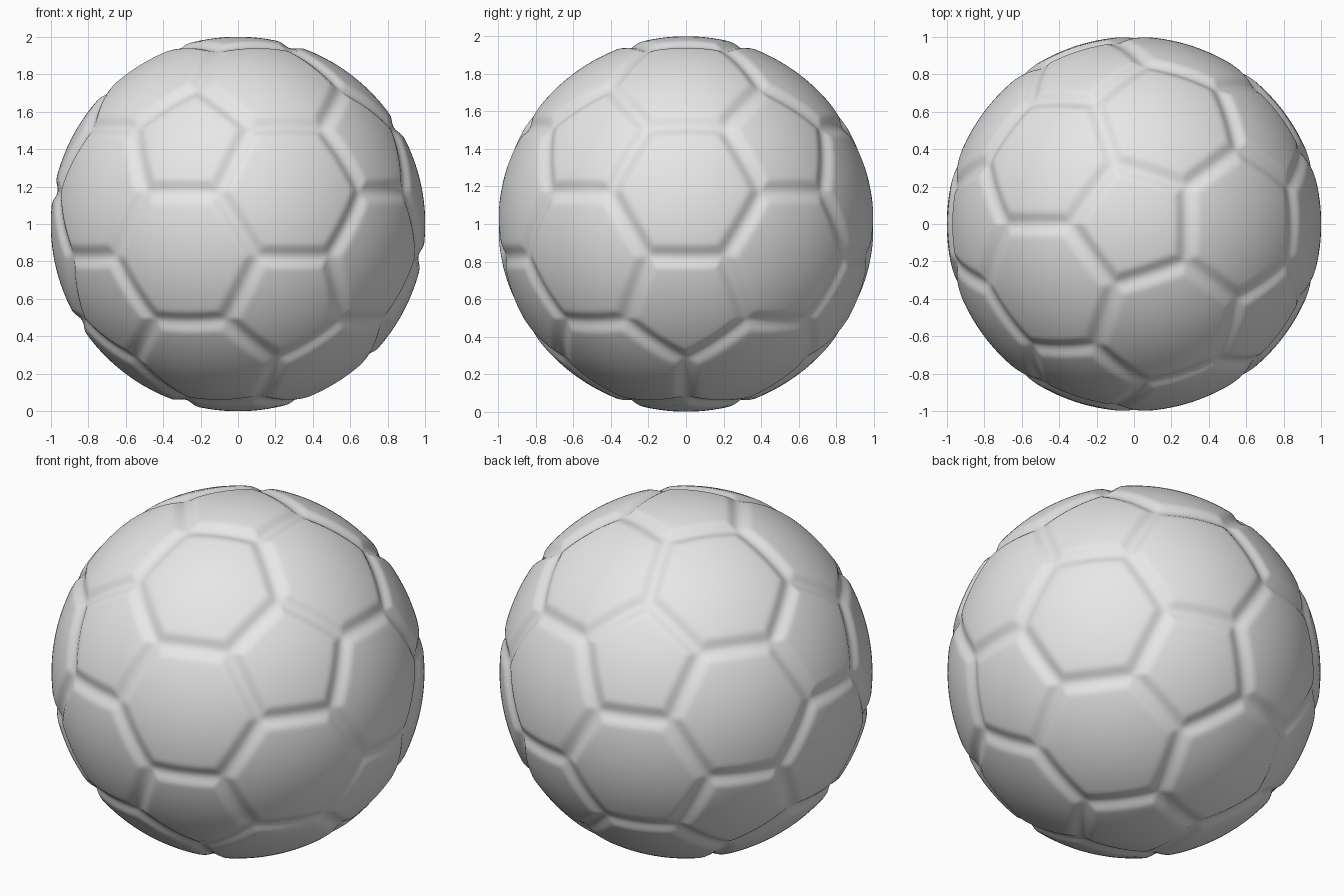
import bpy, bmesh, math
from mathutils import Matrix

RADIUS = 1.0
SEAM_DEPTH = 0.021
SEAM_HALF_WIDTH = 0.075

cube = bpy.data.objects.get("Cube")
if cube:
    bpy.data.objects.remove(cube, do_unlink=True)

# Panel layout: pentagons sit on the corners of an icosahedron, hexagons on its faces
turn = Matrix.Rotation(math.radians(36), 4, 'Z')
layout = bmesh.new()
bmesh.ops.create_icosphere(layout, subdivisions=1, radius=1, matrix=turn)
pentagons = [v.co.normalized() for v in layout.verts]
hexagons = [f.calc_center_median().normalized() for f in layout.faces]
layout.free()

# Each panel is a face plane of a truncated icosahedron, stored as normal / distance
PENT_DIST, HEX_DIST = 0.9393, 0.9149
panels = [p / PENT_DIST for p in pentagons] + [h / HEX_DIST for h in hexagons]

# For every panel, the planes through the ball's centre that hold its seams
seams = []
for a in panels:
    near = [b for b in panels if b is not a and a.normalized().dot(b.normalized()) > 0.7]
    seams.append([(a - b).normalized() for b in near])


def seam_distance(direction):
    """Distance from a point on the unit ball to the closest seam."""
    index = max(range(len(panels)), key=lambda i: direction.dot(panels[i]))
    return min(direction.dot(s) for s in seams[index])


def surface_radius(direction):
    """Full radius on a panel, dipping smoothly into the seam groove."""
    t = min(seam_distance(direction) / SEAM_HALF_WIDTH, 1)
    return RADIUS - SEAM_DEPTH * (0.5 + 0.5 * math.cos(math.pi * t))


# Ball surface with the grooves pressed in
bm = bmesh.new()
bmesh.ops.create_icosphere(bm, subdivisions=7, radius=1, matrix=turn)
for v in bm.verts:
    direction = v.co.normalized()
    v.co = direction * surface_radius(direction)
for f in bm.faces:
    f.smooth = True
mesh = bpy.data.meshes.new("panelled_ball")
bm.to_mesh(mesh)
bm.free()

ball = bpy.data.objects.new("panelled_ball", mesh)
ball.location.z = RADIUS
bpy.context.collection.objects.link(ball)

# Plain grey skin
grey = bpy.data.materials.new("light_grey")
grey.use_nodes = True
colour = (0.8, 0.8, 0.8, 1)
grey.diffuse_color = colour
grey.node_tree.nodes["Principled BSDF"].inputs["Base Color"].default_value = colour
mesh.materials.append(grey)
